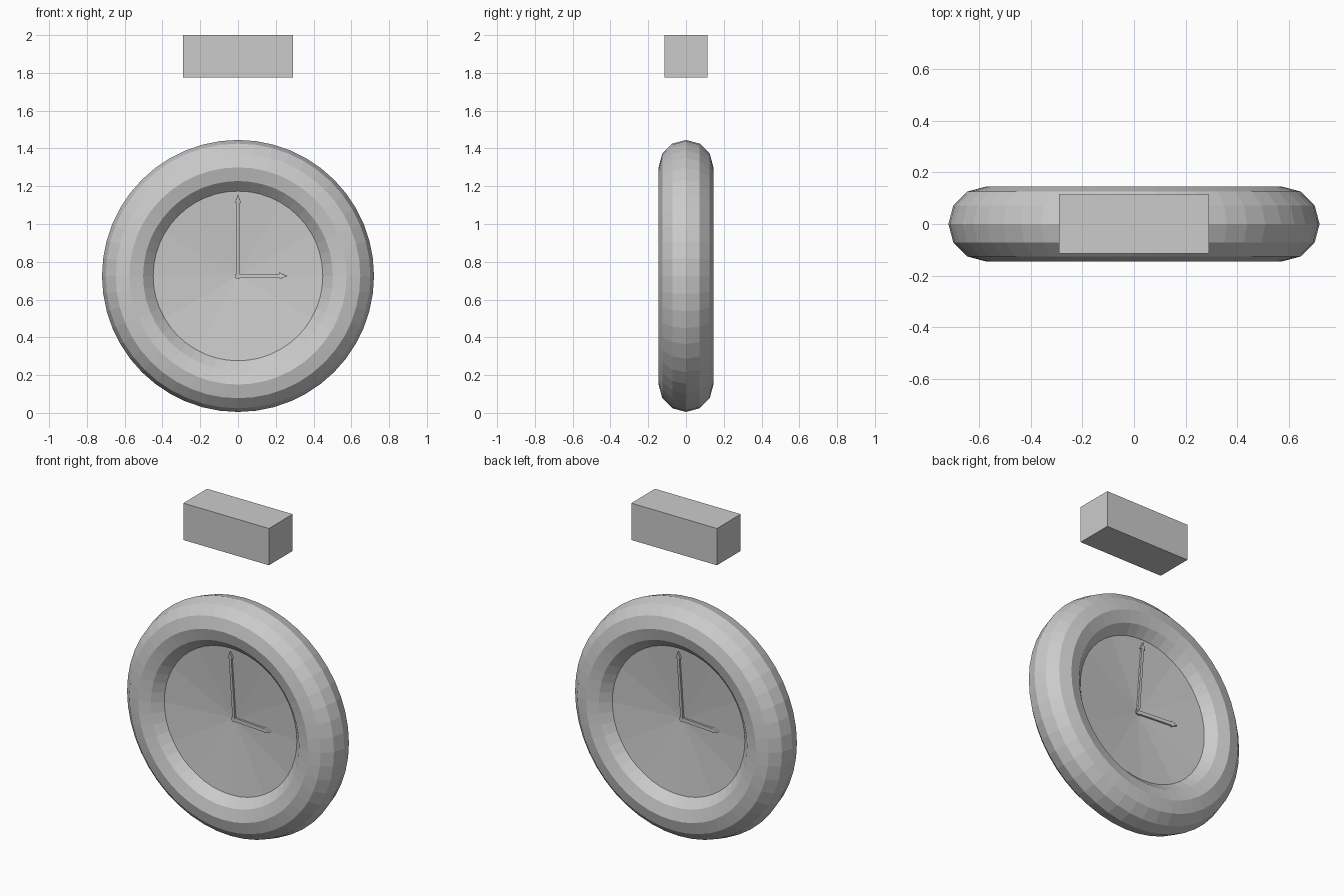
import bpy, bmesh, math
from mathutils import Matrix

if "Cube" in bpy.data.objects:
    bpy.data.objects.remove(bpy.data.objects["Cube"], do_unlink=True)

grey = bpy.data.materials.new("light_grey")
grey.use_nodes = True
grey.diffuse_color = (0.6, 0.6, 0.6, 1)
grey.node_tree.nodes["Principled BSDF"].inputs["Base Color"].default_value = (0.6, 0.6, 0.6, 1)

CENTRE = 0.725                      # height of the clock axis
RIM_R, HUB_DEPTH, RIM_DEPTH = 0.475, 0.03, 0.073
TILT = math.atan((RIM_DEPTH - HUB_DEPTH) / RIM_R)


def finish(obj, name):
    obj.name = name
    obj.data.materials.append(grey)
    return obj


def from_bmesh(bm, name):
    bmesh.ops.recalc_face_normals(bm, faces=bm.faces)
    mesh = bpy.data.meshes.new(name)
    bm.to_mesh(mesh)
    bm.free()
    obj = bpy.data.objects.new(name, mesh)
    bpy.context.collection.objects.link(obj)
    return finish(obj, name)


# Mounting block above the clock
bpy.ops.mesh.primitive_cube_add(size=1, location=(0, 0, 1.8875))
block = finish(bpy.context.object, "mounting_block")
block.scale = (0.58, 0.23, 0.225)

# Round faceted casing
bpy.ops.mesh.primitive_torus_add(major_segments=48, minor_segments=12,
                                 major_radius=0.575, minor_radius=0.145,
                                 location=(0, 0, CENTRE), rotation=(math.pi / 2, 0, 0))
finish(bpy.context.object, "casing")


def dial(name, turn):
    """Shallow dished disc whose rim sinks into the casing."""
    bm = bmesh.new()
    hub = bm.verts.new((0, -HUB_DEPTH, 0))
    sides = 12
    ring = [bm.verts.new((RIM_R * math.cos(math.tau * i / sides), -RIM_DEPTH,
                          RIM_R * math.sin(math.tau * i / sides))) for i in range(sides)]
    for i in range(sides):
        bm.faces.new((hub, ring[i], ring[(i + 1) % sides]))
    obj = from_bmesh(bm, name)
    for poly in obj.data.polygons:
        if poly.normal.y > 0:
            poly.flip()
    obj.matrix_world = turn


def hand(name, turn, length, half_width, head_half, spin):
    """Arrow-shaped plate lying along the dished dial, pointing up before the spin."""
    neck = length - 0.04
    outline = [(-half_width, -0.015), (half_width, -0.015), (half_width, neck),
               (head_half, neck), (0, length), (-head_half, neck), (-half_width, neck)]
    bm = bmesh.new()
    face = bm.faces.new([bm.verts.new((x, 0, z)) for x, z in outline])
    extruded = bmesh.ops.extrude_face_region(bm, geom=[face])
    moved = [v for v in extruded["geom"] if isinstance(v, bmesh.types.BMVert)]
    bmesh.ops.translate(bm, verts=moved, vec=(0, -0.012, 0))
    obj = from_bmesh(bm, name)
    obj.matrix_world = (turn @ Matrix.Rotation(spin, 4, "Y")
                        @ Matrix.Translation((0, -HUB_DEPTH, 0))
                        @ Matrix.Rotation(TILT, 4, "X"))


# A dial with two hands on each side
for side, angle in (("front", 0), ("back", math.pi)):
    turn = Matrix.Translation((0, 0, CENTRE)) @ Matrix.Rotation(angle, 4, "Z")
    dial(side + "_dial", turn)
    hand(side + "_minute_hand", turn, 0.43, 0.008, 0.017, 0)
    hand(side + "_hour_hand", turn, 0.262, 0.011, 0.017, math.pi / 2)
